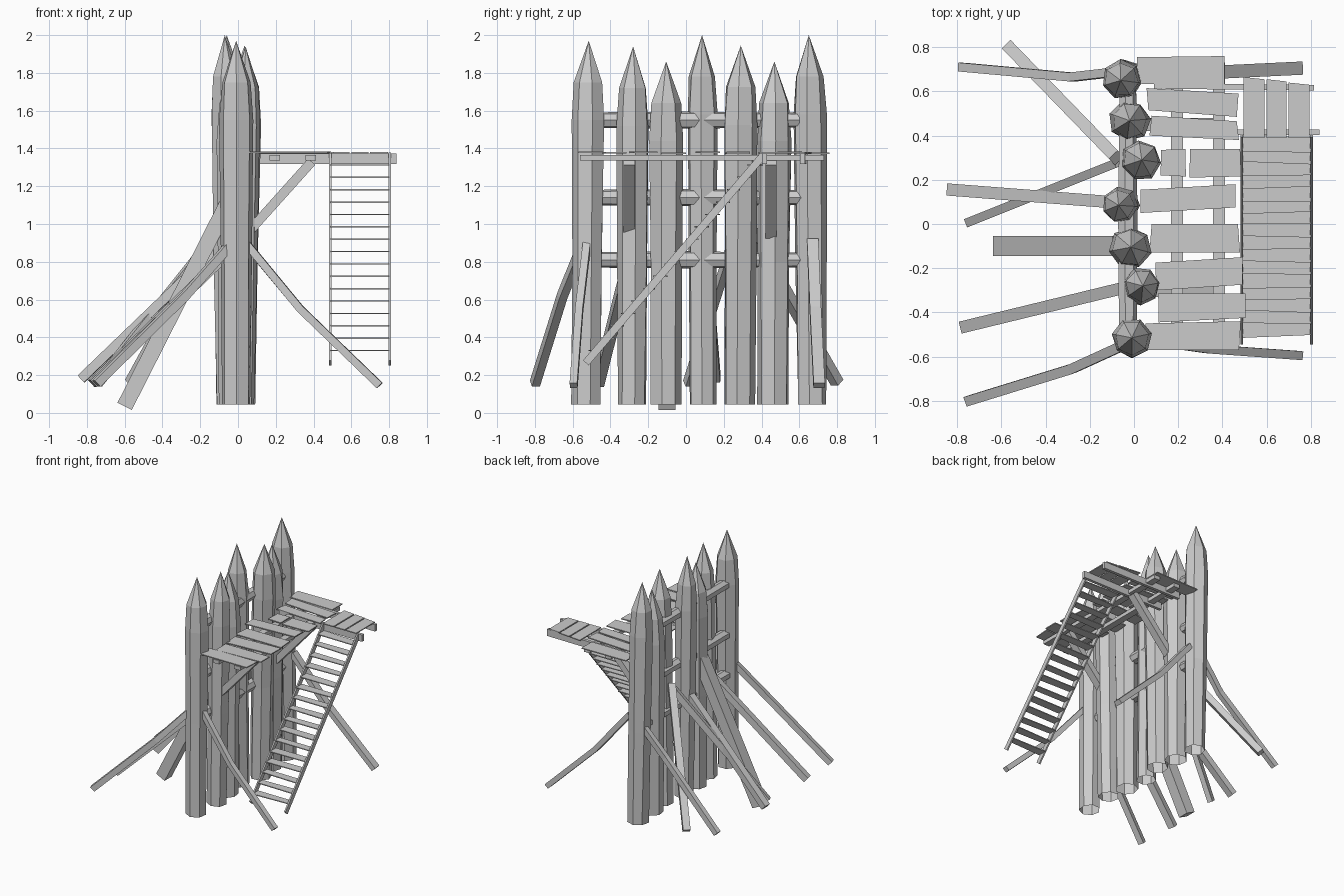
import bpy, bmesh, math, random
from mathutils import Vector

if "Cube" in bpy.data.objects:
    bpy.data.objects.remove(bpy.data.objects["Cube"])
random.seed(4)


def finish(name, bm):
    bmesh.ops.recalc_face_normals(bm, faces=bm.faces)
    me = bpy.data.meshes.new(name)
    bm.to_mesh(me)
    bm.free()
    ob = bpy.data.objects.new(name, me)
    bpy.context.collection.objects.link(ob)
    return ob


def skin(bm, rings):
    n = len(rings[0])
    for a, b in zip(rings, rings[1:]):
        for i in range(n):
            bm.faces.new((a[i], a[(i + 1) % n], b[(i + 1) % n], b[i]))


def beam(name, pts, w, h):
    """Rectangular timber along a path: w sideways, h in the vertical plane."""
    pts = [Vector(p) for p in pts]
    d = (pts[-1] - pts[0]).normalized()
    side = d.cross(Vector((0, 0, 1))).normalized()
    up = side.cross(d)
    bm = bmesh.new()
    rings = [[bm.verts.new(p + side * w / 2 * sx + up * h / 2 * sy)
              for sx, sy in ((-1, -1), (1, -1), (1, 1), (-1, 1))] for p in pts]
    skin(bm, rings)
    bm.faces.new(rings[0])
    bm.faces.new(rings[-1])
    return finish(name, bm)


def board(name, corners, z, t):
    """Thin board from four plan corners."""
    bm = bmesh.new()
    lo, hi = ([bm.verts.new((x, y, z + k * t)) for x, y in corners] for k in (-.5, .5))
    skin(bm, [lo, hi])
    bm.faces.new(lo)
    bm.faces.new(hi)
    return finish(name, bm)


# Sharpened palisade logs: base x, base y, tip x, tip y, tip z, radius
LOGS = [(-.01, -.525, -.01, -.515, 1.97, .083), (.01, -.285, .04, -.28, 1.94, .08),
        (-.02, -.107, -.015, -.105, 1.86, .088), (-.045, .09, -.07, .085, 2.0, .077),
        (.01, .28, .035, .29, 1.945, .086), (-.02, .46, -.02, .468, 1.86, .086),
        (-.035, .665, -.06, .65, 2.0, .083)]
SIDES = 7
for k, (bx, by, tx, ty, tz, r) in enumerate(LOGS):
    bm = bmesh.new()
    spin = random.uniform(0, 1)
    rings = []
    for z, f in ((.045, .95), (.8, 1.0), (tz - .42, 1.07), (tz - .22, .92)):
        u = (z - .045) / (tz - .045)
        c = Vector((bx + (tx - bx) * u, by + (ty - by) * u, z))
        ring = []
        for i in range(SIDES):
            a = spin + math.tau * i / SIDES
            rr = r * f * random.uniform(.96, 1.06)
            ring.append(bm.verts.new(c + Vector((math.cos(a) * rr, math.sin(a) * rr, 0))))
        rings.append(ring)
    skin(bm, rings)
    tip = bm.verts.new((tx, ty, tz))
    for i in range(SIDES):
        bm.faces.new((rings[-1][i], rings[-1][(i + 1) % SIDES], tip))
    finish(f"palisade_log_{k + 1}", bm)

# Round cross rails tying the logs together
for k, (z, y0, y1) in enumerate(((1.55, -.5, .6), (1.14, -.48, .61), (.81, -.49, .61))):
    bm = bmesh.new()
    rings = []
    for y, r in ((y0, .042), (0, .046), (y1, .04)):
        rings.append([bm.verts.new((-.03 + r * math.cos(math.tau * i / 7), y,
                                    z + r * math.sin(math.tau * i / 7))) for i in range(7)])
    skin(bm, rings)
    bm.faces.new(rings[0])
    bm.faces.new(rings[-1])
    finish(f"cross_rail_{k + 1}", bm)

# Leaning struts on both sides of the wall
STRUTS = [
    ([(-.78, .71, .16), (-.28, .665, .63), (-.06, .69, .88)], .04, .045),
    ([(-.565, .80, .16), (-.08, .30, 1.04)], .055, .05),
    ([(-.83, .155, .18), (-.05, .095, .93)], .055, .05),
    ([(-.745, .01, .155), (-.07, .28, 1.0)], .04, .05),
    ([(-.60, -.1, .035), (-.06, -.1, 1.1)], .09, .085),
    ([(-.77, -.465, .155), (-.03, -.285, .87)], .055, .05),
    ([(-.75, -.80, .155), (-.28, -.655, .62), (-.05, -.55, .88)], .045, .045),
    ([(.75, -.595, .145), (.33, -.565, .55), (.05, -.525, .89)], .04, .04),
    ([(.75, .705, .145), (.33, .685, .55), (.03, .67, .91)], .06, .04)]
for k, (pts, w, h) in enumerate(STRUTS):
    beam(f"strut_{k + 1}", pts, w, h)

# Walkway braces, long bearers and landing beams
for k, y in enumerate((-.3, .45)):
    beam(f"walkway_brace_{k + 1}", [(.04, y, .94), (.39, y, 1.33)], .06, .05)
for k, x in enumerate((.195, .385)):
    beam(f"walkway_bearer_{k + 1}", [(x, -.56, 1.35), (x, .73, 1.35)], .055, .03)
beam("landing_beam_1", [(.09, .415, 1.345), (.84, .415, 1.345)], .025, .055)
beam("landing_beam_2", [(.09, .625, 1.345), (.815, .617, 1.345)], .025, .055)

# Walkway planks: x0, x1, then low/high y at the left end and right end
PLANKS = [(.015, .41, .635, .755, .63, .76), (.065, .465, .515, .615, .485, .59),
          (.07, .475, .40, .49, .38, .465), (.12, .235, .22, .335, .215, .34),
          (.25, .485, .21, .34, .215, .34), (.03, .46, .05, .155, .075, .18),
          (.07, .48, -.13, 0, -.13, 0), (.1, .49, -.3, -.175, -.275, -.15),
          (.11, .505, -.445, -.315, -.425, -.315), (.06, .475, -.57, -.45, -.57, -.44)]
for k, (x0, x1, a, b, c, d) in enumerate(PLANKS):
    s = random.uniform(-.012, .012)
    board(f"walkway_plank_{k + 1}", [(x0, a), (x1, c), (x1 + s, d), (x0 - s, b)],
          1.377 + random.uniform(-.003, .003), .008)

# Landing boards
for k, (x0, x1, y1) in enumerate(((.495, .59, .665), (.60, .69, .655), (.70, .795, .64))):
    board(f"landing_board_{k + 1}", [(x0, .39), (x1, .39), (x1, y1 - .01), (x0, y1)], 1.378, .008)

# Stair stringers and treads
for k, x in enumerate((.488, .803)):
    beam(f"stair_stringer_{k + 1}", [(x, -.53, .265), (x, .41, 1.365)], .012, .04)
for i in range(16):
    z = .33 + i * .0655
    y = -.53 + (z - .265) * .94 / 1.1
    j = [random.uniform(-.008, .008) for _ in range(4)]
    board(f"stair_tread_{i + 1}", [(.49, y - .034 + j[0]), (.80, y - .034 + j[1]),
                                   (.80, y + .034 + j[2]), (.49, y + .034 + j[3])], z, .007)
